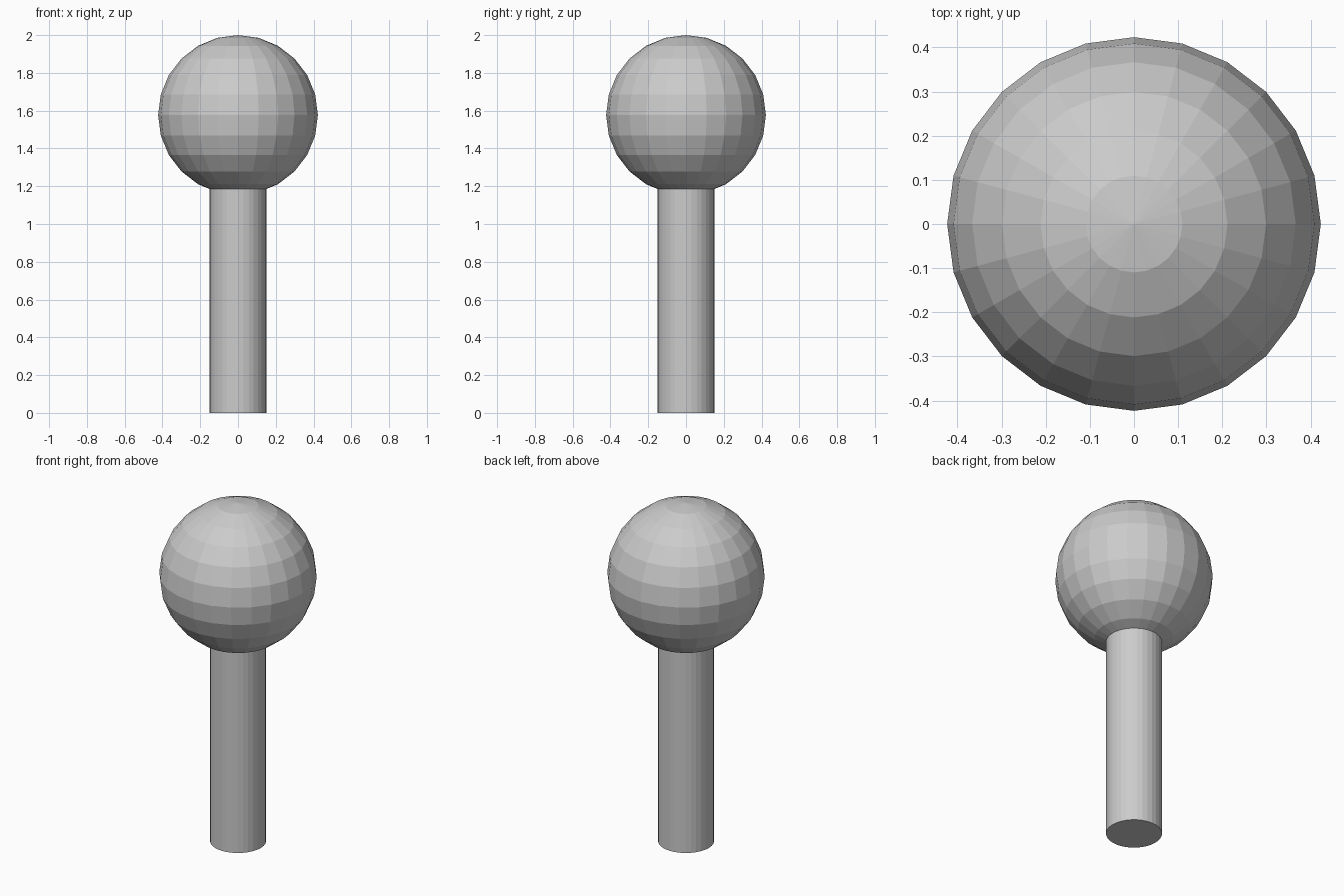
import bpy

if "Cube" in bpy.data.objects:
    bpy.data.objects.remove(bpy.data.objects["Cube"])

BALL_R = 0.423
POST_R = 0.15
POST_H = 1.2

# Round post, running slightly into the ball
bpy.ops.mesh.primitive_cylinder_add(vertices=32, radius=POST_R, depth=POST_H,
                                    location=(0, 0, POST_H / 2))
bpy.context.object.name = "post"

# Faceted ball on top
bpy.ops.mesh.primitive_uv_sphere_add(segments=24, ring_count=12, radius=BALL_R,
                                     location=(0, 0, 2 - BALL_R))
bpy.context.object.name = "ball"
bpy.ops.object.shade_flat()
